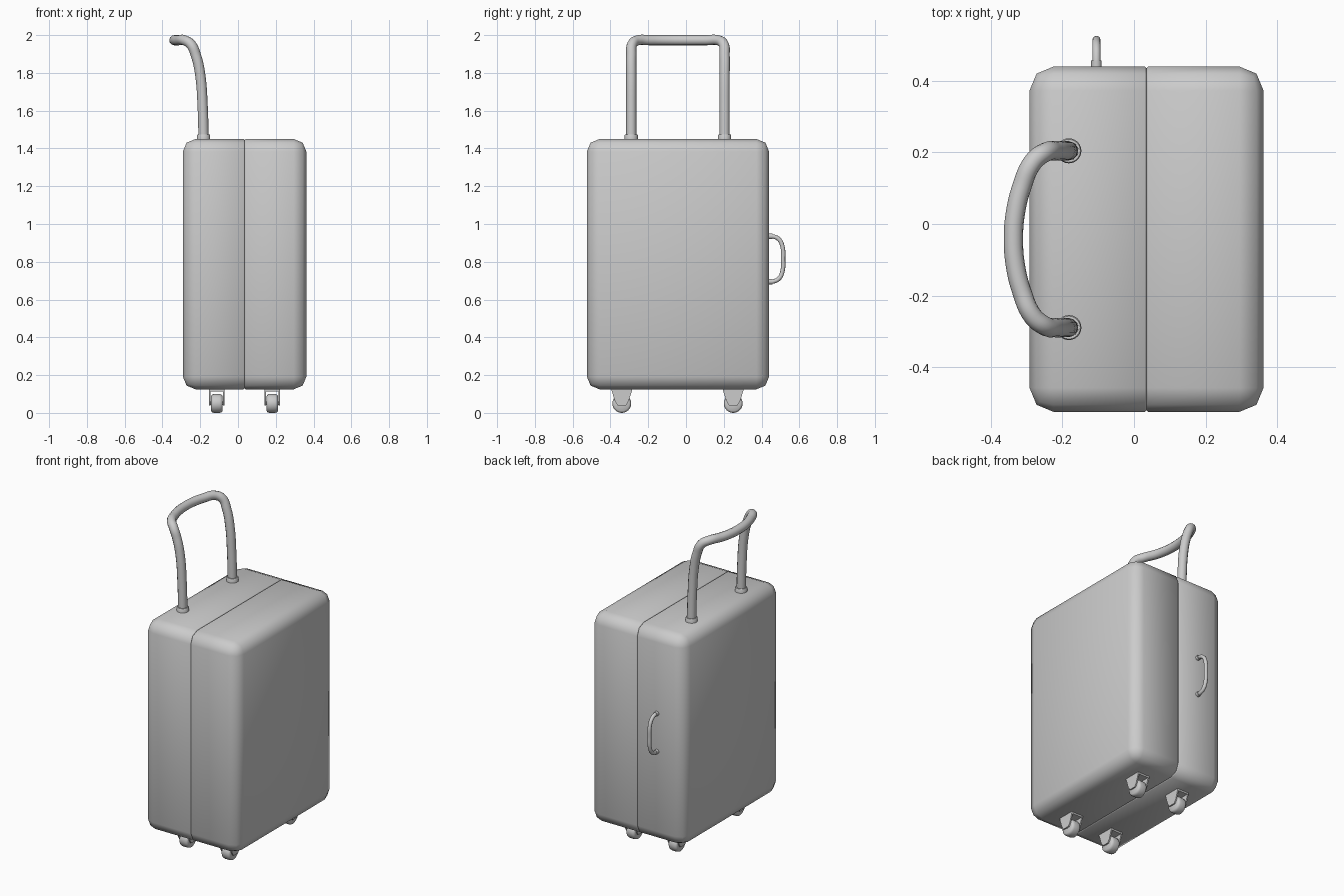
import bpy, bmesh, math
from mathutils import Matrix

if "Cube" in bpy.data.objects:
    bpy.data.objects.remove(bpy.data.objects["Cube"])

SEAM, Y0, Y1, Z0, Z1 = 0.035, -0.525, 0.44, 0.125, 1.45
MID_Y = -0.0425


def finish(bm, name, angle=40):
    bmesh.ops.recalc_face_normals(bm, faces=bm.faces)
    me = bpy.data.meshes.new(name)
    bm.to_mesh(me)
    bm.free()
    ob = bpy.data.objects.new(name, me)
    bpy.context.collection.objects.link(ob)
    smooth(ob, angle)
    return ob


def smooth(ob, angle):
    bpy.ops.object.select_all(action='DESELECT')
    ob.select_set(True)
    bpy.context.view_layer.objects.active = ob
    bpy.ops.object.shade_smooth_by_angle(angle=math.radians(angle))


def add_box(bm, x0, x1, y0, y1, z0, z1):
    m = Matrix.Translation(((x0 + x1) / 2, (y0 + y1) / 2, (z0 + z1) / 2)) @ \
        Matrix.Diagonal((x1 - x0, y1 - y0, z1 - z0, 1))
    bmesh.ops.create_cube(bm, size=1, matrix=m)


def shell(name, outer_x):
    """Half of the case: rounded outside, tiny bevel along the seam."""
    bm = bmesh.new()
    add_box(bm, min(SEAM, outer_x), max(SEAM, outer_x), Y0, Y1, Z0, Z1)

    def on_seam(e):
        return all(abs(v.co.x - SEAM) < 1e-5 for v in e.verts)
    bmesh.ops.bevel(bm, geom=[e for e in bm.edges if not on_seam(e)], offset=0.067,
                    segments=2, profile=0.5, affect='EDGES', clamp_overlap=True)
    rim = [e for e in bm.edges if on_seam(e)]
    bmesh.ops.bevel(bm, geom=rim, offset=0.005, segments=1, affect='EDGES')
    return finish(bm, name, 50)


def tube(name, pts, radius):
    cu = bpy.data.curves.new(name, 'CURVE')
    cu.dimensions = '3D'
    cu.bevel_depth = radius
    cu.bevel_resolution = 4
    cu.resolution_u = 6
    cu.use_fill_caps = True
    sp = cu.splines.new('BEZIER')
    sp.bezier_points.add(len(pts) - 1)
    for bp, p in zip(sp.bezier_points, pts):
        bp.co = p
        bp.handle_left_type = bp.handle_right_type = 'AUTO'
    ob = bpy.data.objects.new(name, cu)
    bpy.context.collection.objects.link(ob)
    bpy.ops.object.select_all(action='DESELECT')
    ob.select_set(True)
    bpy.context.view_layer.objects.active = ob
    bpy.ops.object.convert(target='MESH')
    smooth(bpy.context.view_layer.objects.active, 40)


def lathe(name, profile, matrix, segs=24):
    """Closed (radius, height) profile spun around z, then placed."""
    bm = bmesh.new()
    rings = [[bm.verts.new((r * math.cos(2 * math.pi * i / segs),
                            r * math.sin(2 * math.pi * i / segs), h))
              for i in range(segs)] for r, h in profile]
    for a, b in zip(rings, rings[1:] + rings[:1]):
        for i in range(segs):
            j = (i + 1) % segs
            bm.faces.new((a[i], a[j], b[j], b[i]))
    bm.transform(matrix)
    return finish(bm, name, 40)


# case halves
shell("case_left_half", -0.292)
shell("case_right_half", 0.362)

# pull handle: one side mirrored about its middle
side = [(-0.182, 0.247, 1.44), (-0.187, 0.247, 1.62), (-0.200, 0.247, 1.79),
        (-0.222, 0.247, 1.89), (-0.250, 0.242, 1.952), (-0.283, 0.215, 1.972),
        (-0.314, 0.145, 1.973), (-0.332, 0.07, 1.973)]
path = [(x, MID_Y + y, z) for x, y, z in side] + [(-0.337, MID_Y, 1.973)] + \
       [(x, MID_Y - y, z) for x, y, z in reversed(side)]
tube("pull_handle", path, 0.027)

# collars at the foot of the pull handle
for s, tag in ((1, "back"), (-1, "front")):
    lathe("handle_collar_" + tag,
          [(0.026, -0.01), (0.035, -0.01), (0.035, 0.02), (0.032, 0.025), (0.026, 0.025)],
          Matrix.Translation((-0.182, MID_Y + s * 0.247, Z1)))

# carry handle on the back side
HX, HZ = -0.105, 0.815
half = [(0.43, 0.12), (0.462, 0.119), (0.492, 0.104), (0.51, 0.068)]
tube("carry_handle",
     [(HX, y, HZ + z) for y, z in half] + [(HX, 0.514, HZ)] +
     [(HX, y, HZ - z) for y, z in reversed(half)], 0.0115)
for s, tag in ((1, "upper"), (-1, "lower")):
    lathe("carry_collar_" + tag,
          [(0.009, -0.01), (0.0145, -0.01), (0.0145, 0.017), (0.009, 0.017)],
          Matrix.Translation((HX, Y1, HZ + s * 0.12)) @ Matrix.Rotation(-math.pi / 2, 4, 'X'), 16)


def caster(tag, x, y):
    # fork: top plate and two tapered cheeks
    bm = bmesh.new()
    add_box(bm, x - 0.041, x + 0.041, y - 0.052, y + 0.052, 0.114, 0.13)
    outline = [(-0.054, 0.13), (-0.054, 0.118), (-0.036, 0.062), (-0.022, 0.04),
               (0.022, 0.04), (0.036, 0.062), (0.054, 0.118), (0.054, 0.13)]
    for x0 in (x - 0.041, x + 0.033):
        f = bm.faces.new([bm.verts.new((x0, y + a, z)) for a, z in outline])
        ext = bmesh.ops.extrude_face_region(bm, geom=[f], use_keep_orig=True)
        for v in ext["geom"]:
            if isinstance(v, bmesh.types.BMVert):
                v.co.x += 0.008
    finish(bm, "caster_fork_" + tag, 30)
    turn = Matrix.Translation((x, y, 0.05)) @ Matrix.Rotation(math.pi / 2, 4, 'Y')
    # wheel with rounded rim, and axle
    lathe("wheel_" + tag,
          [(0.008, -0.03), (0.04, -0.03), (0.047, -0.025), (0.05, -0.015),
           (0.05, 0.015), (0.047, 0.025), (0.04, 0.03), (0.008, 0.03)], turn)
    bm = bmesh.new()
    bmesh.ops.create_cone(bm, cap_ends=True, segments=16, radius1=0.009, radius2=0.009,
                          depth=0.08, matrix=turn)
    finish(bm, "axle_" + tag)


# four casters
for x, tx in ((-0.112, "left"), (0.182, "right")):
    for y, ty in ((-0.34, "front"), (0.25, "back")):
        caster(ty + "_" + tx, x, y)
